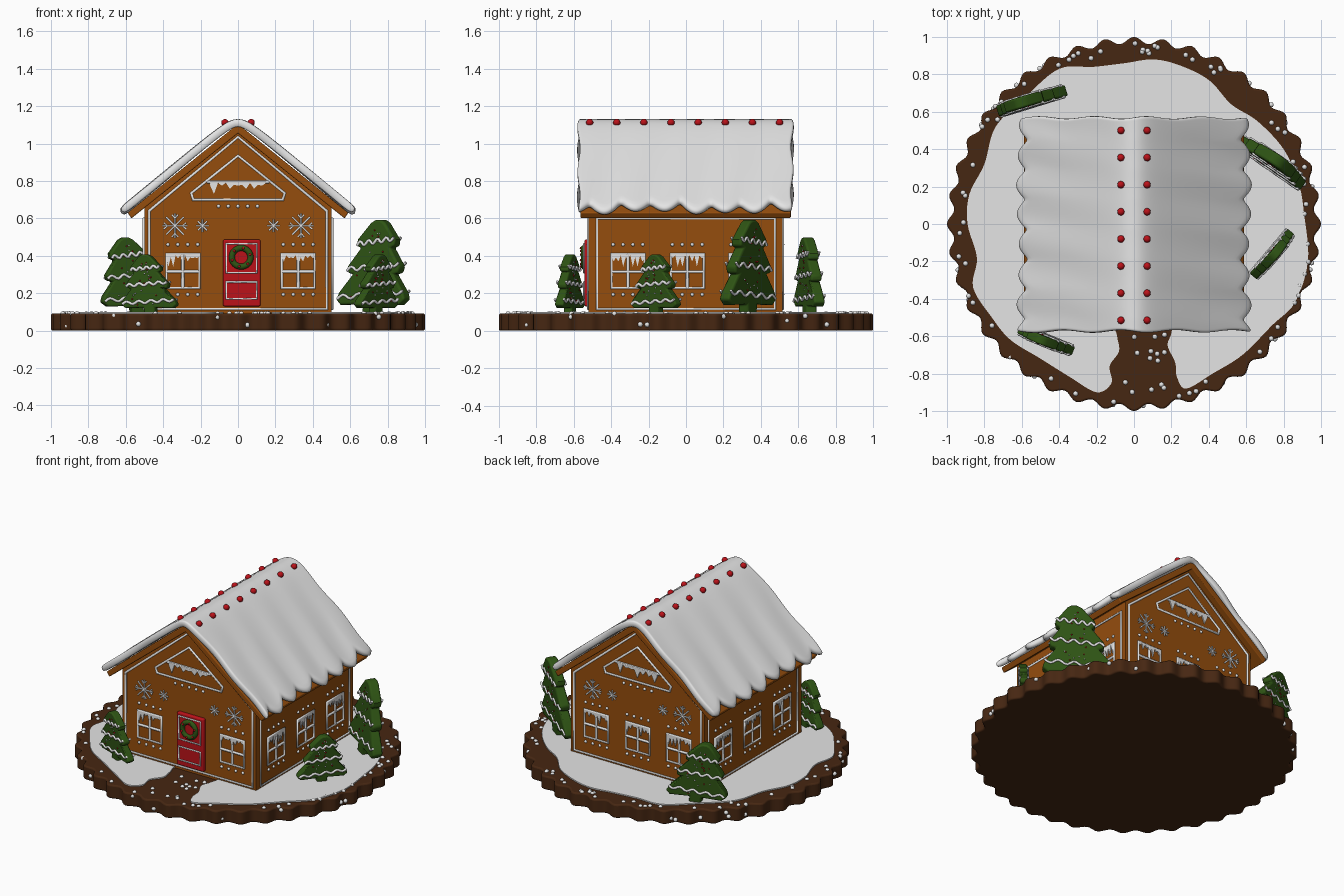
import bpy, bmesh, math, random
from mathutils import Vector, Matrix

if "Cube" in bpy.data.objects:
    bpy.data.objects.remove(bpy.data.objects["Cube"])
random.seed(4)

def mat(name, c):
    m = bpy.data.materials.new(name)
    m.diffuse_color = (*c, 1)
    m.use_nodes = True
    m.node_tree.nodes["Principled BSDF"].inputs["Base Color"].default_value = m.diffuse_color
    return m
GINGER = mat("gingerbread", (0.30, 0.075, 0.004))
DARK = mat("dark_biscuit", (0.062, 0.02, 0.006))
WHITE = mat("white_icing", (0.78, 0.78, 0.78))
RED = mat("candy_red", (0.5, 0.006, 0.01))
GREEN = mat("tree_green", (0.028, 0.09, 0.007))

def finish(bm, name, m, bevel=0, matrix=None):
    bmesh.ops.recalc_face_normals(bm, faces=bm.faces)
    me = bpy.data.meshes.new(name)
    bm.to_mesh(me); bm.free()
    ob = bpy.data.objects.new(name, me)
    bpy.context.collection.objects.link(ob)
    me.materials.append(m)
    if matrix: ob.matrix_world = matrix
    bpy.context.view_layer.objects.active = ob
    bpy.ops.object.select_all(action='DESELECT')
    ob.select_set(True)
    bpy.ops.object.shade_smooth_by_angle(angle=math.radians(40))
    if bevel:
        b = ob.modifiers.new("bevel", 'BEVEL')
        b.width, b.segments, b.limit_method = bevel, 3, 'ANGLE'
        b.angle_limit = math.radians(50)
    return ob

def prism(name, pts, depth, m, bevel=0, matrix=None):
    """Extrude a closed list of 3D points along a vector."""
    bm = bmesh.new()
    f = bm.faces.new([bm.verts.new(p) for p in pts])
    r = bmesh.ops.extrude_face_region(bm, geom=[f], use_keep_orig=True)
    bmesh.ops.translate(bm, vec=depth, verts=[v for v in r['geom'] if isinstance(v, bmesh.types.BMVert)])
    return finish(bm, name, m, bevel, matrix)

def dots(name, pts, r, m, matrix=None, subdiv=2):
    bm = bmesh.new()
    for p in pts:
        bmesh.ops.create_icosphere(bm, subdivisions=subdiv, radius=r, matrix=Matrix.Translation(p))
    return finish(bm, name, m, 0, matrix)

def piping(name, lines, r, m, matrix=None):
    """Icing tubes; lines = [(points, closed), ...]."""
    cu = bpy.data.curves.new(name, 'CURVE')
    cu.dimensions, cu.bevel_depth, cu.bevel_resolution, cu.use_fill_caps = '3D', r, 1, True
    for pts, closed in lines:
        s = cu.splines.new('POLY')
        s.points.add(len(pts) - 1)
        for q, p in zip(s.points, pts): q.co = (*p, 1)
        s.use_cyclic_u = closed
    cu.materials.append(m)
    ob = bpy.data.objects.new(name, cu)
    bpy.context.collection.objects.link(ob)
    if matrix: ob.matrix_world = matrix

def smooth_loop(pts, n=6):
    out = []
    for i in range(len(pts)):
        a, b, c, d = (Vector(pts[(i + k) % len(pts)]) for k in (-1, 0, 1, 2))
        for j in range(n):
            t = j / n
            out.append(0.5 * (2*b + (c-a)*t + (2*a-5*b+4*c-d)*t*t + (3*b-a-3*c+d)*t**3))
    return out

# scalloped biscuit base
ring = []
for i in range(400):
    a = 2 * math.pi * i / 400
    r = 0.982 + 0.018 * math.cos(40 * a)
    ring.append((r * math.cos(a), r * math.sin(a), 0))
prism("base", ring, (0, 0, 0.092), DARK, 0.01)

# snow sheet with open path
snow = [(-.09, -.5), (-.09, -.6), (-.08, -.68), (-.13, -.76), (-.12, -.85), (-.2, -.9), (-.34, -.82), (-.5, -.72),
        (-.66, -.62), (-.76, -.5), (-.86, -.34), (-.84, -.18), (-.89, 0), (-.88, .16), (-.8, .32), (-.74, .52),
        (-.58, .68), (-.4, .83), (-.22, .84), (-.05, .86), (.1, .88), (.24, .85), (.4, .77), (.52, .64), (.66, .55),
        (.8, .4), (.88, .22), (.91, .05), (.93, -.2), (.86, -.42), (.74, -.54), (.58, -.7), (.42, -.8), (.28, -.88),
        (.23, -.82), (.22, -.74), (.18, -.65), (.2, -.58), (.19, -.5)]
prism("snow_ground", [(p.x, p.y, 0.085) for p in smooth_loop(snow)], (0, 0, 0.015), WHITE)

# rim and path sprinkles
sp = []
for i in range(60):
    a = random.uniform(0, 6.283)
    r = random.uniform(0.91, 0.965)
    sp.append((r * math.cos(a), r * math.sin(a), 0.09))
    if i % 2: sp.append((0.972 * math.cos(a + 1), 0.972 * math.sin(a + 1), random.uniform(0.02, 0.08)))
sp += [(random.uniform(-.06, .17), random.uniform(-.9, -.58), 0.09) for _ in range(14)]
dots("base_sprinkles", sp, 0.014, WHITE)

# house body and roof slab
prism("house_walls", [(-.5, -.52, .09), (.5, -.52, .09), (.5, -.52, .66), (0, -.52, 1.06), (-.5, -.52, .66)],
      (0, 1.035, 0), GINGER)
prism("roof_slab", [(0, -.565, 1.105), (.59, -.565, .63), (.57, -.565, .60), (0, -.565, 1.055),
                    (-.57, -.565, .60), (-.59, -.565, .63)], (0, 1.125, 0), GINGER, 0.006)

# roof snow: wavy-edged sheet, thickened
bm = bmesh.new()
NX, NY = 28, 84
rows = []
for j in range(NY + 1):
    y0 = -0.575 + 1.145 * j / NY
    row = []
    for i in range(NX + 1):
        s = 2 * i / NX - 1
        edge = 0.585 + 0.05 * abs(math.sin(math.pi * (y0 + 0.03) / 0.16)) + 0.008 * math.sin(9 * y0)
        x = s * edge
        z = 1.135 - 0.84 * (math.sqrt(x * x + 0.0036) - 0.06) + 0.006 * abs(s) * math.sin(24 * y0 + 3 * s)
        y = y0 + 0.008 * math.sin(13 * s) * (y0 / 0.57)
        row.append(bm.verts.new((x, y, z)))
    rows.append(row)
for a, b in zip(rows, rows[1:]):
    for i in range(NX):
        bm.faces.new((a[i], a[i+1], b[i+1], b[i]))
ob = finish(bm, "roof_snow", WHITE)
if ob.data.polygons[0].normal.z < 0: ob.data.flip_normals()
md = ob.modifiers.new("thick", 'SOLIDIFY'); md.thickness, md.offset = 0.042, -1
md = ob.modifiers.new("round", 'SUBSURF'); md.levels = md.render_levels = 1

# ridge candies
dots("ridge_candies", [(sx * .07, -.515 + .145 * k, 1.112) for sx in (-1, 1) for k in range(8)], 0.02, RED)

# wall decoration: local u along the wall, outward = -y
def rect(u0, u1, z0, z1, y=0): return ([(u0, y, z0), (u1, y, z0), (u1, y, z1), (u0, y, z1)], True)

def icicles(name, u0, u1, top, drop, M):
    n = 14
    low = [(u1 - (u1-u0)*k/n, -.007, top - drop*random.choice((.35, .6, 1) if k % 2 else (.15, .3))) for k in range(n+1)]
    prism(name, [(u0, -.007, top), (u1, -.007, top)] + low, (0, .008, 0), WHITE, 0, M)

def flake(u, z, r):
    out = []
    for k in range(8):
        a = k * math.pi / 4
        d, n = Vector((math.cos(a), 0, math.sin(a))), Vector((-math.sin(a), 0, math.cos(a)))
        c = Vector((u, -.002, z))
        out.append(([c, c + d * r], False))
        if r > .05 and k % 2 == 0:
            out.append(([c + d*r*.9 + n*r*.25, c + d*r*.6, c + d*r*.9 - n*r*.25], False))
    return out

def wall(name, M, windows, gable):
    frames, beads = [], []
    for k, u in enumerate(windows):
        frames += [rect(u-.088, u+.088, .228, .41), ([(u, 0, .228), (u, 0, .41)], False),
                   ([(u-.088, 0, .315), (u+.088, 0, .315)], False)]
        icicles(f"{name}_window_icicles_{k}", u-.09, u+.09, .412, .07, M)
        beads += [(u + .053*(i-1.5), 0, z) for i in range(4) for z in (.46, .193)]
    if gable:
        frames += [([(-.475, 0, .115), (.475, 0, .115), (.475, 0, .64), (0, 0, 1.035), (-.475, 0, .64)], True),
                   ([(-.24, 0, .70), (.24, 0, .70), (.25, 0, .735), (0, 0, .935), (-.25, 0, .735)], True),
                   ([(-.165, 0, .795), (.165, 0, .795)], False)]
        icicles(name + "_gable_icicles", -.15, .15, .80, .07, M)
        beads += [(.052*(i-2), 0, .665) for i in range(5)]
        piping(name + "_snowflakes", sum((flake(s*u, .56, r) for s in (-1, 1) for u, r in ((.337, .066), (.19, .034))), []),
               .005, WHITE, M)
    else:
        frames.append(rect(-.475, .475, .115, .6))
    piping(name + "_piping", frames, .009, WHITE, M)
    dots(name + "_beads", beads, .01, WHITE, M)

def face(angle, off): return Matrix.Rotation(math.radians(angle), 4, 'Z') @ Matrix.Translation((0, -off, 0))
wall("front_wall", face(0, .521), (-.295, .322), True)
wall("back_wall", face(180, .516), (-.31, 0, .31), True)
wall("right_wall", face(90, .501), (-.31, .007, .32), False)
wall("left_wall", face(-90, .501), (-.32, -.007, .31), False)

# door with icing panels and wreath
prism("door", [(-.08, -.542, .13), (.12, -.542, .13), (.12, -.542, .487), (-.08, -.542, .487)], (0, .03, 0), RED, .008)
piping("door_panels", [rect(-.062, .1, .17, .26, -.543), rect(-.062, .1, .31, .465, -.543)], .007, WHITE)
bpy.ops.mesh.primitive_torus_add(major_radius=.05, minor_radius=.016, major_segments=32, minor_segments=10,
                                 location=(.017, -.546, .392), rotation=(math.pi/2, 0, 0))
w = bpy.context.object
w.name = "wreath"; w.data.materials.append(GREEN)
bpy.ops.object.shade_smooth_by_angle(angle=1)
dots("wreath_berries", [(.017 + .05*math.cos(a), -.561, .392 + .05*math.sin(a)) for a in (0.3, 1.35, 2.4, 3.45, 4.5, 5.5)],
     .007, RED)

# tree biscuits: tiered profile, icing swags and sprinkles on both faces
HALF = [(.2, 0), (.2, .1), (.85, .09), (1, .15), (.92, .23), (.58, .42), (.72, .43), (.76, .5), (.42, .7),
        (.54, .72), (.54, .79), (.2, .97), (.08, 1)]
def tree(name, x, y, angle, w, h, t, lean):
    M = Matrix.Translation((x, y, .092)) @ Matrix.Rotation(math.radians(angle), 4, 'Z')
    sh = Matrix.Identity(4)
    sh[0][2], sh[1][2] = lean[0] / h, lean[1] / h
    M = Matrix.Translation((x, y, .092)) @ sh @ Matrix.Rotation(math.radians(angle), 4, 'Z')
    pts = [(a*w/2, -t/2, b*h) for a, b in HALF] + [(-a*w/2, -t/2, b*h) for a, b in reversed(HALF)]
    ob = prism(name, pts, (0, t, 0), GREEN, .012)
    ob.data.transform(M)
    lines, reds, whites = [], [], []
    for s in (-1, 1):
        for zf, hw in ((.2, .93), (.5, .74), (.77, .52)):
            lines.append(([M @ Vector((hw*w/2*k/12, s*(t/2+.001), h*(zf + .025*math.sin(k*1.1) + .03*(k/12))))
                           for k in range(-12, 13)], False))
        for _ in range(26):
            zf = random.uniform(.14, .9)
            p = M @ Vector((random.uniform(-1, 1)*(1-zf)*.75*w/2, s*t/2, zf*h))
            random.choice((reds, whites)).append(p)
    piping(name + "_icing", lines, .008, WHITE)
    dots(name + "_red_sprinkles", reds, .005, RED, None, 1)
    dots(name + "_white_sprinkles", whites, .005, WHITE, None, 1)

tree("tree_back_left", -.535, .66, 17, .39, .405, .06, (-.07, -.01))
tree("tree_back_right", .715, .33, -35, .45, .5, .065, (.05, .01))
tree("tree_right", .735, -.16, 50, .32, .315, .05, (.02, 0))
tree("tree_front_left", -.465, -.62, -22, .32, .315, .05, (-.03, 0))
